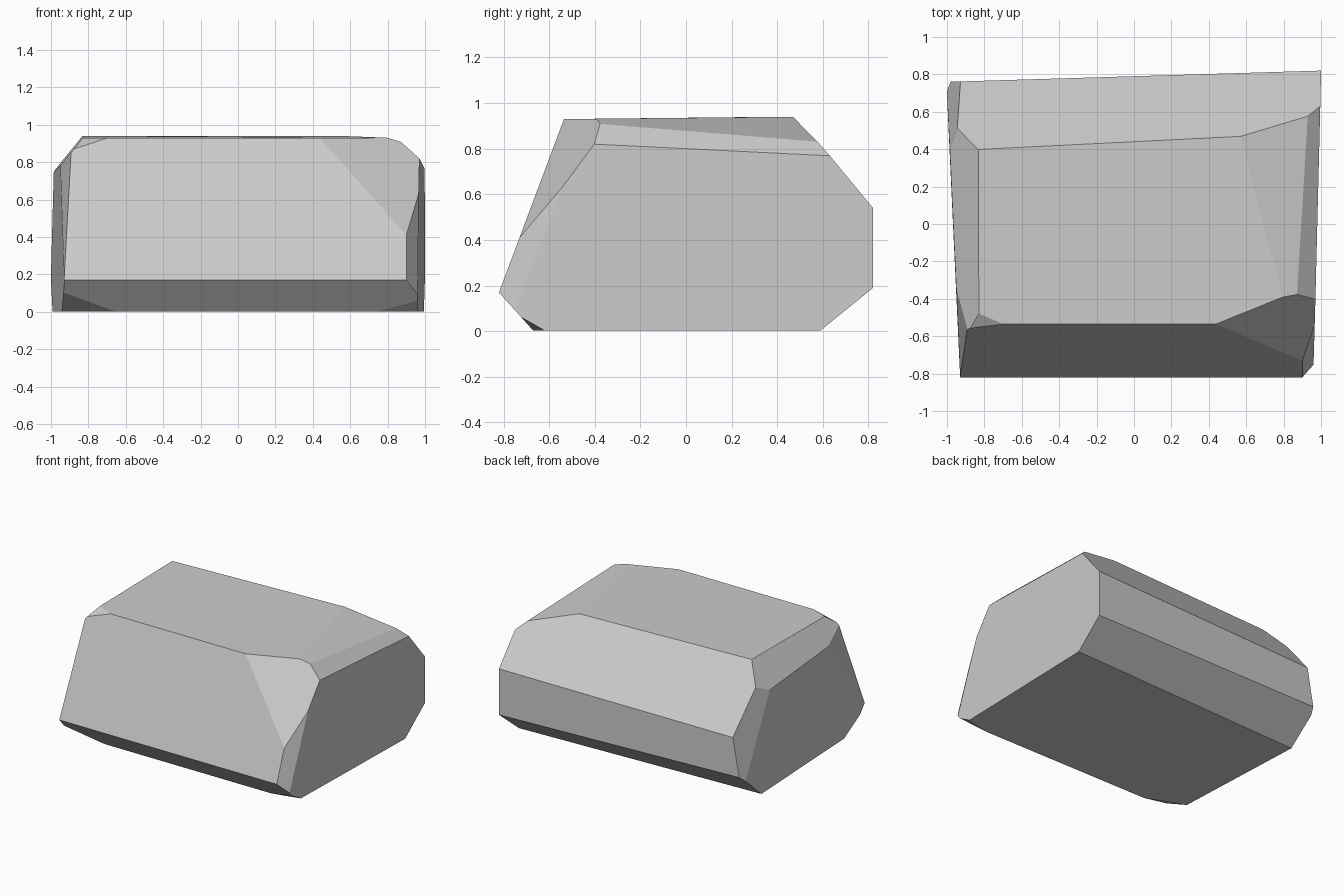
import bpy, bmesh
from mathutils import Vector

cube = bpy.data.objects.get("Cube")
if cube:
    bpy.data.objects.remove(cube, do_unlink=True)

# Stone material
stone = bpy.data.materials.new("light grey stone")
stone.use_nodes = True
grey = (0.6, 0.6, 0.6, 1)
stone.diffuse_color = grey
stone.node_tree.nodes["Principled BSDF"].inputs["Base Color"].default_value = grey

CENTRE = Vector((0, 0, 0.45))


def profile(x):
    """Side outline of the boulder at x; its back widens slightly toward +x."""
    back = 0.79 + 0.03 * x
    return [(-0.82, 0.17), (-0.535, 0.93), (0.44 + 0.05 * x, 0.94),
            (back, 0.525 + 0.015 * x), (back, 0.205 - 0.015 * x),
            (0.55 + 0.04 * x, 0.003), (-0.67, 0.003)]


def chip(bm, a, b, c):
    """Slice the block flat along the plane through three points."""
    a, b, c = Vector(a), Vector(b), Vector(c)
    normal = (b - a).cross(c - a).normalized()
    if normal.dot(CENTRE - a) > 0:
        normal.negate()
    cut = bmesh.ops.bisect_plane(
        bm, geom=bm.verts[:] + bm.edges[:] + bm.faces[:], dist=0.00001,
        plane_co=a, plane_no=normal, clear_outer=True)
    rim = [e for e in cut["geom_cut"] if isinstance(e, bmesh.types.BMEdge)]
    if rim:
        bmesh.ops.edgeloop_fill(bm, edges=rim)


# Overlong block lofted between two end outlines
bm = bmesh.new()
ends = [[bm.verts.new((x, y, z)) for y, z in profile(x)] for x in (-1.3, 1.3)]
for end in ends:
    bm.faces.new(end)
count = len(ends[0])
for i in range(count):
    j = (i + 1) % count
    bm.faces.new((ends[0][i], ends[0][j], ends[1][j], ends[1][i]))

# Flat chips that shape both ends and the corners
chips = [
    # right end, its two top slopes and front corner
    ((0.96, -0.75, 0.1), (1, 0.82, 0.3), (0.97, -0.4, 0.82)),
    ((0.57, 0.47, 0.94), (0.8, -0.39, 0.93), (0.93, 0.59, 0.83)),
    ((0.87, -0.37, 0.91), (0.93, 0.59, 0.83), (0.97, -0.4, 0.82)),
    ((0.45, -0.53, 0.93), (0.8, -0.39, 0.93), (0.9, -0.73, 0.41)),
    ((0.9, -0.73, 0.41), (0.9, -0.82, 0.17), (0.96, -0.75, 0.1)),
    # left end, top slope, back corner, front corner
    ((-0.985, 0.4, 0.75), (-0.95, -0.35, 0.79), (-1, 0.7, 0.2)),
    ((-0.84, 0.4, 0.93), (-0.83, -0.48, 0.93), (-0.985, 0.4, 0.75)),
    ((-0.985, 0.4, 0.75), (-1, 0.7, 0.2), (-0.93, 0.76, 0.5)),
    ((-0.89, -0.57, 0.86), (-0.93, -0.82, 0.17), (-0.95, -0.35, 0.79)),
    ((-0.71, -0.53, 0.93), (-0.83, -0.48, 0.93), (-0.89, -0.57, 0.86)),
    # small chips under the front corners
    ((-0.94, -0.75, 0.1), (-0.68, -0.66, 0.003), (-0.95, -0.55, 0.003)),
    ((0.96, -0.72, 0.06), (0.75, -0.67, 0.003), (0.965, -0.62, 0.003)),
]
for points in chips:
    chip(bm, *points)

bmesh.ops.recalc_face_normals(bm, faces=bm.faces[:])
mesh = bpy.data.meshes.new("boulder")
bm.to_mesh(mesh)
bm.free()
mesh.materials.append(stone)
boulder = bpy.data.objects.new("boulder", mesh)
bpy.context.collection.objects.link(boulder)
